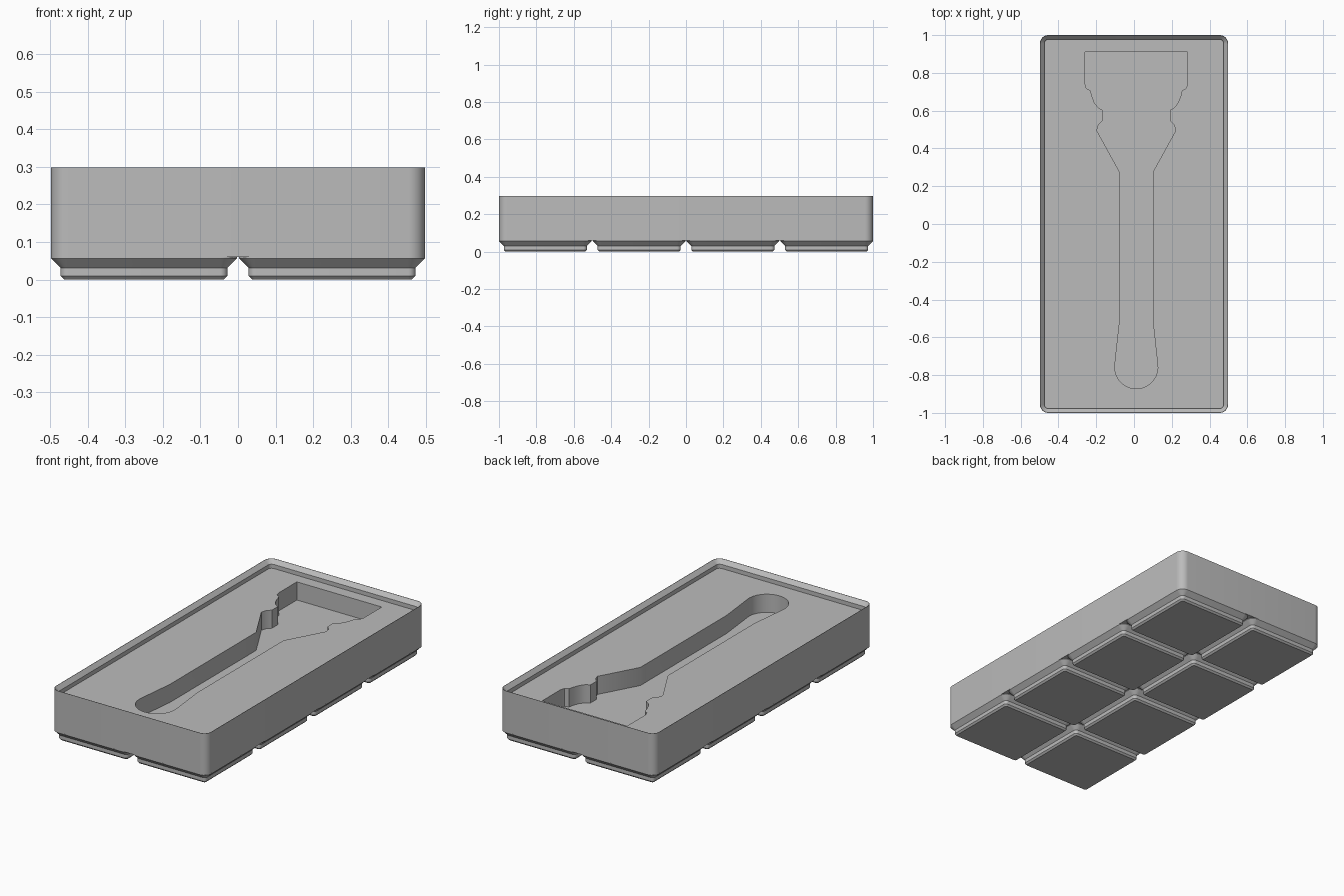
import bpy, bmesh, math

default = bpy.data.objects.get("Cube")
if default:
    bpy.data.objects.remove(default, do_unlink=True)

grey = bpy.data.materials.new("plain_grey")
grey.use_nodes = True
COLOUR = (0.5, 0.5, 0.5, 1)
grey.diffuse_color = COLOUR
grey.node_tree.nodes["Principled BSDF"].inputs["Base Color"].default_value = COLOUR

TOP, FLOOR, BASE = 0.299, 0.253, 0.0597
HALF_X, HALF_Y = 0.4985, 1.0
CORNER = 0.045


def make_object(name, bm):
    bmesh.ops.recalc_face_normals(bm, faces=bm.faces)
    mesh = bpy.data.meshes.new(name)
    bm.to_mesh(mesh)
    bm.free()
    mesh.materials.append(grey)
    ob = bpy.data.objects.new(name, mesh)
    bpy.context.collection.objects.link(ob)
    return ob


def rounded_rect(hx, hy, radius, steps=8):
    points = []
    for quarter, (sx, sy) in enumerate([(1, 1), (-1, 1), (-1, -1), (1, -1)]):
        for i in range(steps + 1):
            a = (quarter + i / steps) * math.pi / 2
            points.append((sx * (hx - radius) + radius * math.cos(a),
                           sy * (hy - radius) + radius * math.sin(a)))
    return points


def loft(name, sections, cx=0, cy=0, cap_end=True):
    """Skin a stack of (outline, z) sections, capping the first and maybe the last."""
    bm = bmesh.new()
    rings = [[bm.verts.new((x + cx, y + cy, z)) for x, y in outline]
             for outline, z in sections]
    for low, high in zip(rings, rings[1:]):
        for i in range(len(low)):
            j = (i + 1) % len(low)
            bm.faces.new((low[i], low[j], high[j], high[i]))
    bm.faces.new(rings[0])
    if cap_end:
        bm.faces.new(rings[-1])
    return make_object(name, bm)


def inset_sections(hx, hy, profile):
    return [(rounded_rect(hx - d, hy - d, CORNER - d), z) for d, z in profile]


# Tray body: outer wall, stacking lip and the recessed top deck
body = loft("tray_body", inset_sections(HALF_X, HALF_Y, [
    (0, BASE), (0, TOP), (0.002, TOP), (0.0235, TOP - 0.0225), (0.0235, FLOOR)]))

# Tool pocket: half outline mirrored across its centre line, with a round handle end
MID = 0.012
half = [(0.272, 0.91), (0.272, 0.745), (0.264, 0.718), (0.242, 0.706),
        (0.236, 0.68), (0.222, 0.643), (0.203, 0.618), (0.178, 0.602),
        (0.178, 0.548), (0.2, 0.525), (0.209, 0.495), (0.088, 0.275),
        (0.088, -0.515)]
END_R, END_Y = 0.114, -0.758
half += [(END_R * math.cos(a), END_Y - END_R * math.sin(a))
         for a in [math.radians(-5 + 95 * i / 12) for i in range(12)]]
outline = half + [(0, END_Y - END_R)] + [(-x, y) for x, y in reversed(half)]
pocket = loft("pocket_cutter", [(outline, FLOOR - 0.105), (outline, TOP + 0.1)], cx=MID)

# Finger scoop: a sphere stretched along x into a capsule
bm = bmesh.new()
bmesh.ops.create_uvsphere(bm, u_segments=48, v_segments=31, radius=0.121)
for v in bm.verts:
    x, y, z = v.co
    v.co = (z + math.copysign(0.152, z) + MID, y - 0.041, x + FLOOR)
scoop = make_object("scoop_cutter", bm)

# Cut both recesses into the body and keep the finished mesh
for cutter in (pocket, scoop):
    mod = body.modifiers.new("cut", "BOOLEAN")
    mod.operation = "DIFFERENCE"
    mod.solver = "EXACT"
    mod.object = cutter
    cutter.hide_render = True
bpy.context.view_layer.update()
cut_mesh = bpy.data.meshes.new_from_object(
    body.evaluated_get(bpy.context.evaluated_depsgraph_get()))
body.modifiers.clear()
body.data = cut_mesh
for cutter in (pocket, scoop):
    bpy.data.objects.remove(cutter, do_unlink=True)

# Stepped feet in a two by four grid
parts = [body]
PITCH, FOOT = 0.5015, 0.2478
foot_profile = [(0.035, 0), (0.0257, 0.0095), (0.0257, 0.031), (0, 0.0567), (0, BASE)]
for col in (-0.5, 0.5):
    for row in (-1.5, -0.5, 0.5, 1.5):
        parts.append(loft("foot", inset_sections(FOOT, FOOT, foot_profile),
                          col * PITCH, row * PITCH, cap_end=False))

# Smooth rounded corners, keep the hard edges
bpy.ops.object.select_all(action="DESELECT")
for part in parts:
    part.select_set(True)
bpy.context.view_layer.objects.active = body
bpy.ops.object.shade_smooth_by_angle(angle=math.radians(30))
